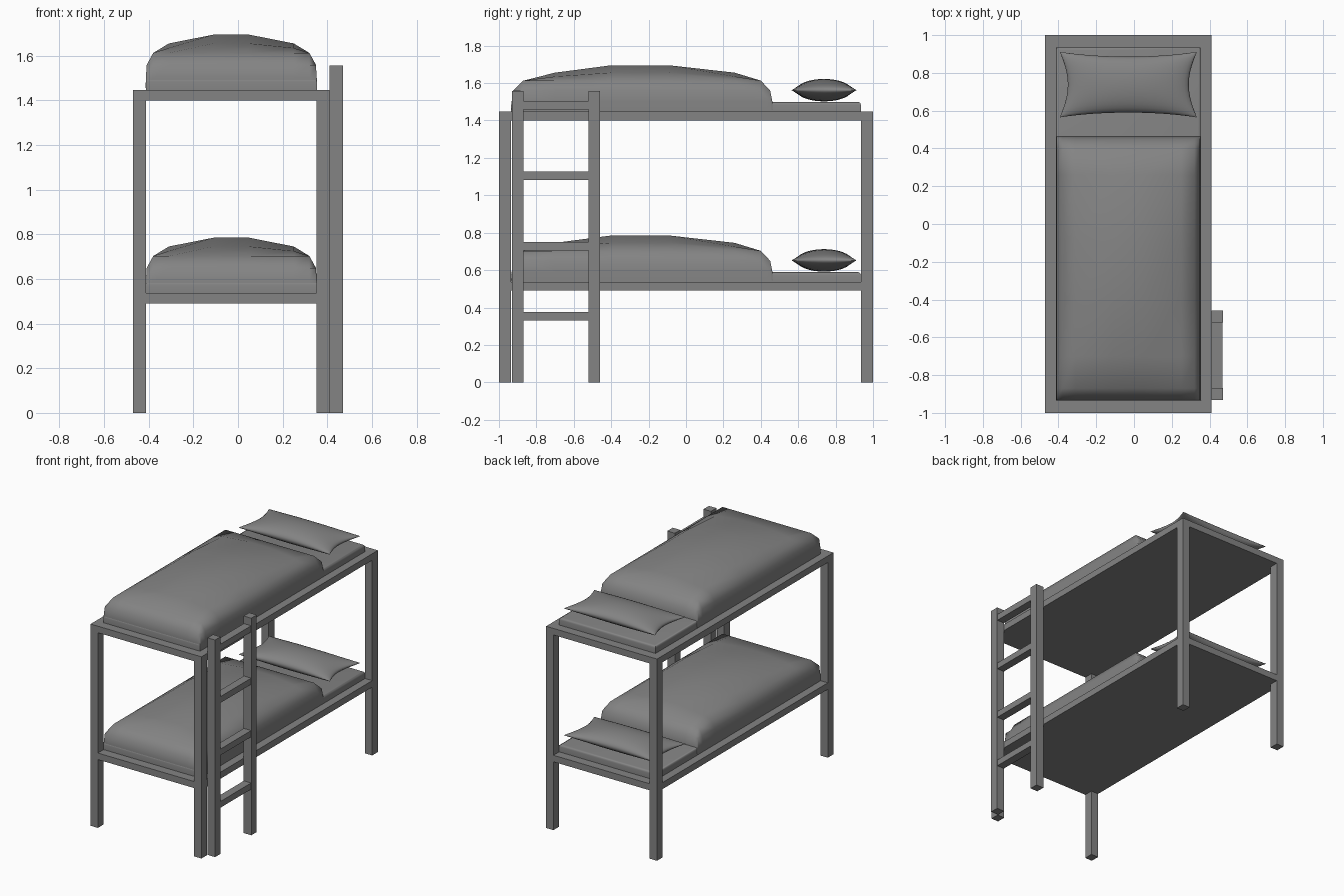
import bpy, bmesh, math

if "Cube" in bpy.data.objects:
    bpy.data.objects.remove(bpy.data.objects["Cube"])

CX = -0.03          # bed centre in x (the ladder sits on the right)
GREY = bpy.data.materials.new("dark_grey")
GREY.diffuse_color = (.23, .23, .23, 1)
GREY.use_nodes = True
GREY.node_tree.nodes["Principled BSDF"].inputs["Base Color"].default_value = GREY.diffuse_color


def finish(bm, name, smooth=None):
    bmesh.ops.recalc_face_normals(bm, faces=bm.faces)
    me = bpy.data.meshes.new(name)
    bm.to_mesh(me)
    bm.free()
    me.materials.append(GREY)
    ob = bpy.data.objects.new(name, me)
    bpy.context.collection.objects.link(ob)
    if smooth:
        bpy.ops.object.select_all(action='DESELECT')
        ob.select_set(True)
        bpy.context.view_layer.objects.active = ob
        bpy.ops.object.shade_smooth_by_angle(angle=math.radians(smooth))
    return ob


def box(name, x, y, z, bevel=0):
    bm = bmesh.new()
    bmesh.ops.create_cube(bm, size=1)
    for v in bm.verts:
        for i, (a, b) in enumerate((x, y, z)):
            v.co[i] = (a + b) / 2 + v.co[i] * (b - a)
    if bevel:
        top = [e for e in bm.edges if all(v.co.z > z[1] - 1e-4 for v in e.verts)]
        bmesh.ops.bevel(bm, geom=top, offset=bevel, segments=3, profile=0.5, affect='EDGES')
    return finish(bm, name, 40 if bevel else None)


def grid_faces(bm, rows):
    for r, s in zip(rows, rows[1:]):
        for i in range(len(r) - 1):
            bm.faces.new((r[i], r[i + 1], s[i + 1], s[i]))


def blanket(name, z0):
    # steep border rings, then a shallow dome in the middle
    xs = [-.414, -.413, -.409, -.38, -.31, -.11, .05, .25, .32, .349, .353, .354]
    ys = [-.935, -.932, -.925, -.87, -.70, -.40, -.09, .26, .40, .45, .462, .464]
    border = [.005, .05, .11, .163, .163, .163]
    dome = [0, 0, 0, 0, .52, 1]
    n = len(xs)
    bm = bmesh.new()
    rows = []
    for j, y in enumerate(ys):
        row = []
        for i, x in enumerate(xs):
            a, b = min(i, n - 1 - i), min(j, n - 1 - j)
            z = border[min(a, b)] + .082 * dome[a] * dome[b]
            row.append(bm.verts.new((x, y, z0 + z)))
        rows.append(row)
    grid_faces(bm, rows)
    finish(bm, name, 100)


def pillow(name, zc):
    # cushion with pinched edges and pointed corners
    nx, ny = 24, 16
    bm = bmesh.new()
    for side in (1, -1):
        rows = []
        for j in range(ny + 1):
            v = -math.cos(math.pi * j / ny)
            row = []
            for i in range(nx + 1):
                u = -math.cos(math.pi * i / nx)
                x = CX + u * (.362 - .042 * (1 - v * v) ** 1.2)
                y = .738 + v * (.174 - .026 * (1 - u * u) ** .9)
                h = .06 * max(0, (1 - u * u) * (1 - v * v)) ** .5
                row.append(bm.verts.new((x, y, zc + side * h)))
            rows.append(row)
        grid_faces(bm, rows)
    bmesh.ops.remove_doubles(bm, verts=bm.verts, dist=1e-5)
    finish(bm, name, 60)


# corner posts
for sx, side in ((-1, "left"), (1, "right")):
    for sy, end in ((-1, "front"), (1, "back")):
        x, y = CX + sx * .411, sy * .968
        box(f"{end}_{side}_post", (x - .029, x + .029), (y - .032, y + .032), (0, 1.447))

# two bunks: base, mattress, blanket, pillow
for level, z in (("lower", .49), ("upper", 1.40)):
    t = z + .047
    box(f"{level}_bed_base", (-.47, .41), (-1, 1), (z, t))
    box(f"{level}_mattress", (-.413, .353), (-.935, .935), (t, t + .052), .015)
    blanket(f"{level}_blanket", t + .003)
    pillow(f"{level}_pillow", z + .162)

# ladder
for name, y in (("front_ladder_rail", -.90), ("back_ladder_rail", -.49)):
    box(name, (.41, .47), (y - .031, y + .031), (0, 1.557))
for i in range(4):
    z = .33 + i * .376
    box(f"ladder_rung_{i + 1}", (.411, .469), (-.87, -.52), (z, z + .045))
